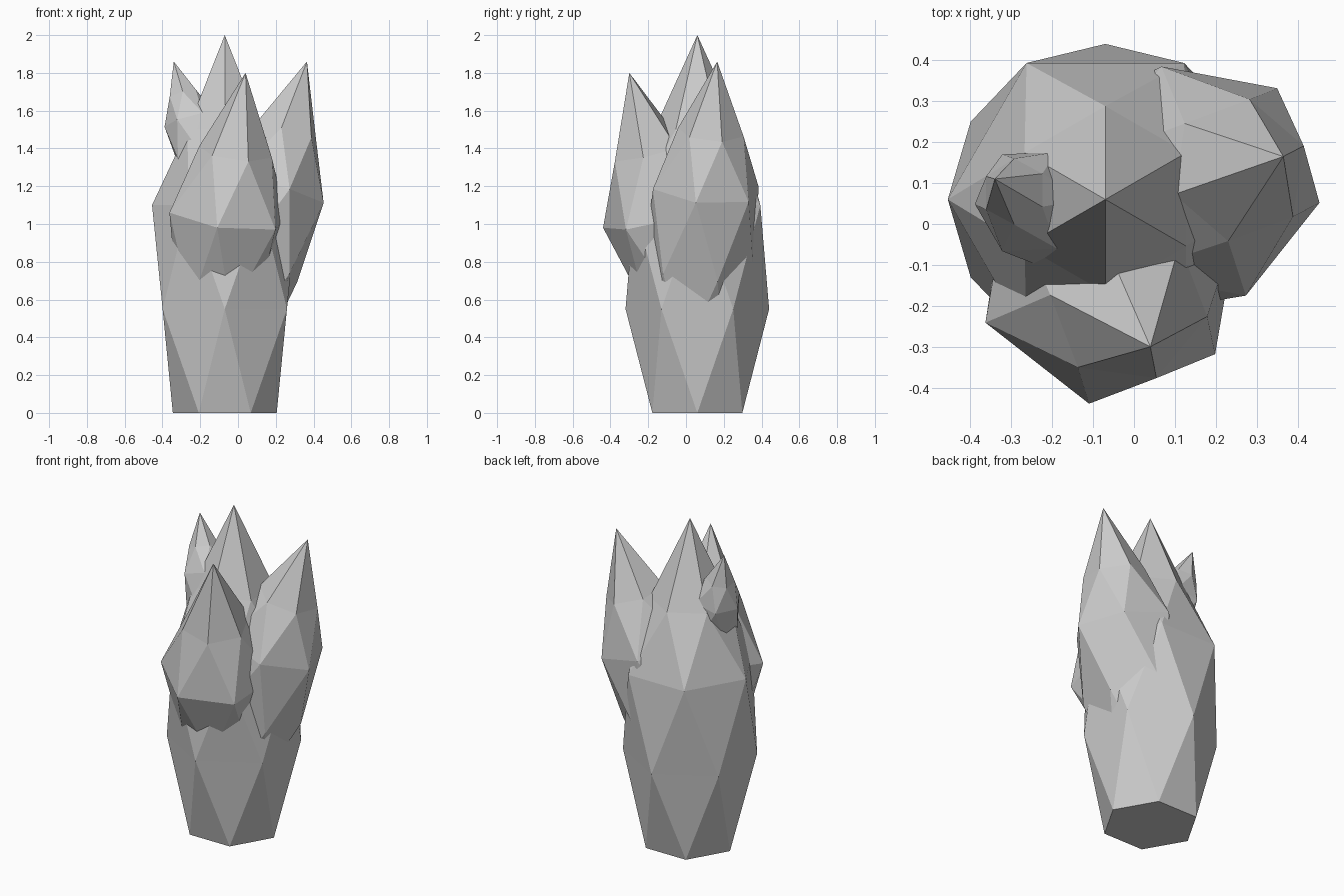
import bpy, bmesh
from math import cos, sin, pi
from mathutils import Vector

if "Cube" in bpy.data.objects:
    bpy.data.objects.remove(bpy.data.objects["Cube"])


def crystal(name, tip, belly, corner, scale, r1=0.38, r0=0.275):
    """Six-sided crystal: tip, centre of widest ring, one corner direction."""
    tip, belly, corner = Vector(tip), Vector(belly), Vector(corner)
    axis = (tip - belly).normalized()
    u = (corner - axis * corner.dot(axis)).normalized()
    v = axis.cross(u)
    # (height from widest ring, radius, twist in half steps)
    profile = [(-1.1, r0, 0), (-0.55, r1, 1), (0, 0.385, 0), (0.4, 0.228, 1)]
    bm = bmesh.new()
    rings = []
    for h, r, twist in profile:
        ring = []
        for i in range(6):
            a = (i + twist / 2) * pi / 3
            ring.append(bm.verts.new(
                belly + scale * (axis * h + r * (u * cos(a) + v * sin(a)))))
        rings.append(ring)
    top = bm.verts.new(tip)
    bm.faces.new(rings[0][::-1])
    # Twisted triangle bands between the rings
    for k in range(3):
        lo, hi = rings[k], rings[k + 1]
        for i in range(6):
            j = (i + 1) % 6
            if k % 2 == 0:
                bm.faces.new((lo[i], lo[j], hi[i]))
                bm.faces.new((lo[j], hi[j], hi[i]))
            else:
                bm.faces.new((lo[i], hi[j], hi[i]))
                bm.faces.new((lo[i], lo[j], hi[j]))
    for i in range(6):
        bm.faces.new((rings[3][i], rings[3][(i + 1) % 6], top))
    bmesh.ops.recalc_face_normals(bm, faces=bm.faces)
    mesh = bpy.data.meshes.new(name)
    bm.to_mesh(mesh)
    bm.free()
    obj = bpy.data.objects.new(name, mesh)
    bpy.context.collection.objects.link(obj)
    return obj


# Tall central crystal standing on the ground
crystal("main_crystal", (-0.07, 0.06, 2), (-0.07, 0.06, 1.1), (1, 0, 0), 1)
# Leaning crystals growing out of it
crystal("front_crystal", (0.04, -0.30, 1.8), (-0.055, -0.12, 1.05),
        (-0.055, -0.32, -0.07), 0.86, 0.25, 0.1)
crystal("right_crystal", (0.365, 0.165, 1.86), (0.17, 0.105, 1.19),
        (0.285, -0.055, -0.09), 0.775)
crystal("small_left_crystal", (-0.34, 0.11, 1.86), (-0.255, 0.055, 1.55),
        (-1, 0, 0), 0.36)
